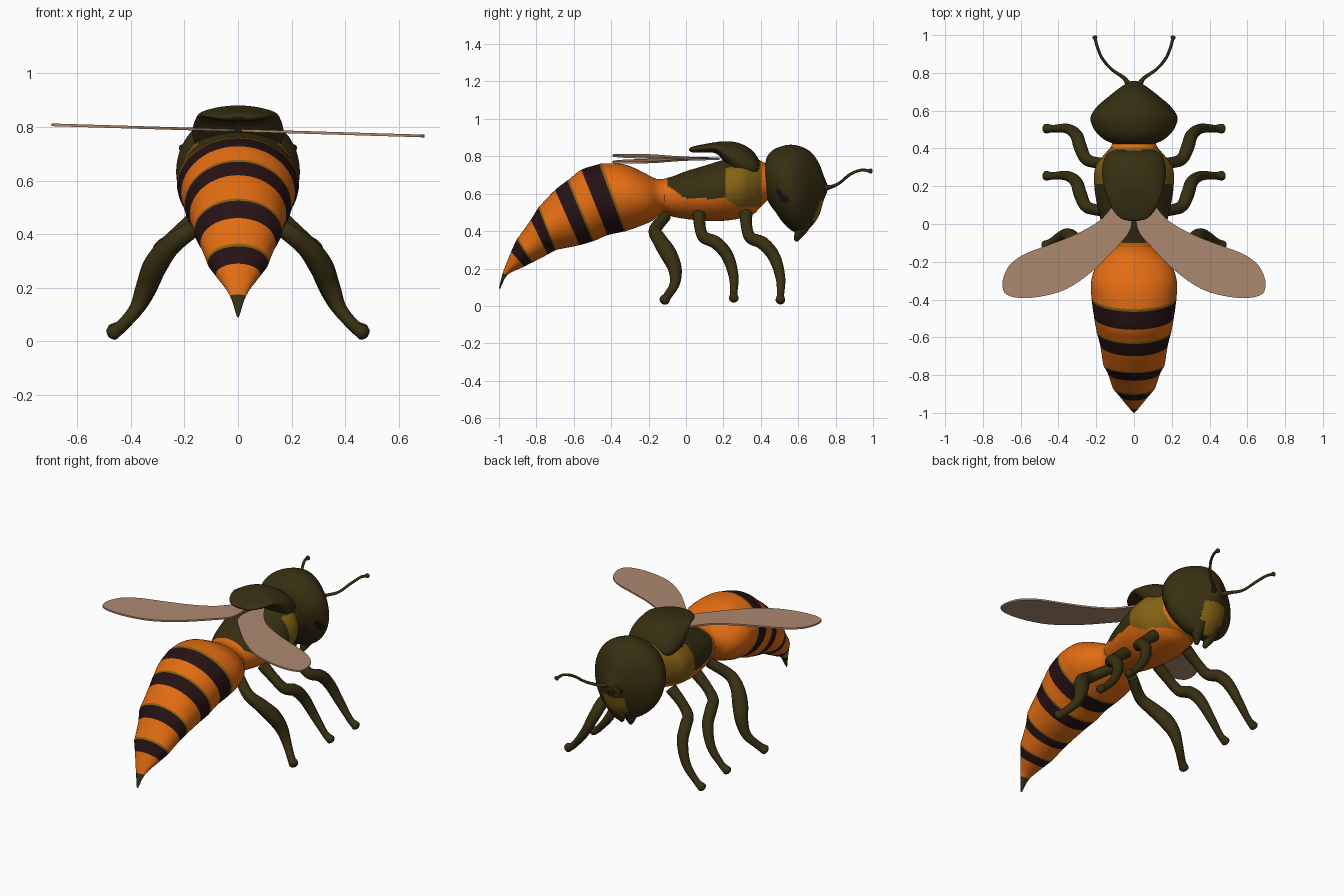
import bpy, bmesh, math
from mathutils import Vector

if "Cube" in bpy.data.objects:
    bpy.data.objects.remove(bpy.data.objects["Cube"])


def material(name, rgb):
    m = bpy.data.materials.new(name)
    m.diffuse_color = (*rgb, 1)
    m.use_nodes = True
    m.node_tree.nodes["Principled BSDF"].inputs["Base Color"].default_value = m.diffuse_color
    return m


ORANGE, DARK, OLIVE, YELLOW = range(4)
MATS = [material("orange", (.76, .15, .006)), material("dark maroon", (.02, .006, .007)),
        material("dark olive", (.039, .029, .006)), material("ochre yellow", (.23, .12, .007))]
WING = material("wing tan", (.42, .25, .165))


def smooth_path(keys, steps, closed=False):
    """Chord-length spline through points of any dimension."""
    pts = [Vector(k) for k in keys]
    if closed:
        pts = [pts[-1]] + pts + pts[:2]
    n = len(pts)
    h = [(pts[i + 1] - pts[i]).length for i in range(n - 1)]
    tan = []
    for i in range(n):
        a, b = max(i - 1, 0), min(i + 1, n - 1)
        tan.append((pts[b] - pts[a]) / sum(h[a:b]))
    out = []
    first, last = (1, n - 2) if closed else (0, n - 1)
    for i in range(first, last):
        for s in range(steps):
            t = s / steps
            out.append(pts[i] * (2*t**3 - 3*t*t + 1) + tan[i] * h[i] * (t**3 - 2*t*t + t)
                       + pts[i + 1] * (3*t*t - 2*t**3) + tan[i + 1] * h[i] * (t**3 - t*t))
    if not closed:
        out.append(pts[-1])
    return out


def finish(name, bm, mats):
    bmesh.ops.recalc_face_normals(bm, faces=bm.faces)
    me = bpy.data.meshes.new(name)
    bm.to_mesh(me)
    bm.free()
    for m in mats:
        me.materials.append(m)
    ob = bpy.data.objects.new(name, me)
    bpy.context.collection.objects.link(ob)
    return ob


def loft(name, keys, steps, colour, sides=64):
    """Keys: top y, top z, bottom y, bottom z, half width. colour(interval, centre)."""
    bm = bmesh.new()
    rings = []
    for yt, zt, yb, zb, w in smooth_path(keys, steps):
        ring = []
        for k in range(sides):
            a = 2 * math.pi * k / sides
            c, s = math.cos(a), math.sin(a)
            ring.append(bm.verts.new((w * s, (yt + yb) / 2 + (yt - yb) / 2 * c,
                                      (zt + zb) / 2 + (zt - zb) / 2 * c)))
        rings.append(ring)
    for i in range(len(rings) - 1):
        for k in range(sides):
            j = (k + 1) % sides
            f = bm.faces.new((rings[i][k], rings[i][j], rings[i + 1][j], rings[i + 1][k]))
            f.material_index = colour(i // steps, f.calc_center_median())
            f.smooth = True
    for ring, i in ((rings[0], 0), (rings[-1], len(keys) - 2)):
        f = bm.faces.new(ring)
        f.material_index = colour(i, f.calc_center_median())
    return finish(name, bm, MATS)


def tube(name, keys, side, steps=8, sides=16):
    """Keys: x, y, z, radius; rounded off at the far end."""
    bm = bmesh.new()
    path = smooth_path(keys, steps)
    pos = [Vector((p[0] * side, p[1], p[2])) for p in path]
    rad = [max(p[3], .002) for p in path]
    d = (pos[-1] - pos[-2]).normalized()
    r = rad[-1]
    for a in (.5, 1, 1.45):
        pos.append(pos[len(path) - 1] + d * r * math.sin(a) * .7)
        rad.append(r * math.cos(a))
    rings = []
    u = Vector((0, 1, 0))
    for i, p in enumerate(pos):
        t = (pos[min(i + 1, len(pos) - 1)] - pos[max(i - 1, 0)]).normalized()
        if i == 0:
            u = t.orthogonal()
        u = (u - t * u.dot(t)).normalized()
        v = t.cross(u)
        rings.append([bm.verts.new(p + (u * math.cos(a) + v * math.sin(a)) * rad[i])
                      for a in (2 * math.pi * k / sides for k in range(sides))])
    for r0, r1 in zip(rings, rings[1:]):
        for k in range(sides):
            j = (k + 1) % sides
            bm.faces.new((r0[k], r0[j], r1[j], r1[k])).smooth = True
    bm.faces.new(rings[0])
    bm.faces.new(rings[-1])
    return finish(name, bm, [MATS[OLIVE]])


# abdomen: tilted rings, one colour per band
bands = [OLIVE, ORANGE, DARK, YELLOW, ORANGE, DARK, YELLOW, ORANGE, DARK, YELLOW,
         ORANGE, DARK, YELLOW] + [ORANGE] * 4
loft("abdomen", [
    (-1, .095, -.995, .09, .004), (-.98, .175, -.955, .165, .03),
    (-.935, .29, -.865, .21, .082), (-.905, .355, -.825, .232, .112),
    (-.898, .365, -.818, .234, .115), (-.83, .46, -.74, .275, .14),
    (-.79, .525, -.70, .297, .162), (-.783, .533, -.693, .3, .164),
    (-.70, .62, -.57, .325, .18), (-.635, .67, -.50, .345, .198),
    (-.625, .677, -.49, .348, .2), (-.56, .728, -.42, .378, .212),
    (-.465, .758, -.33, .398, .225), (-.45, .762, -.32, .4, .226),
    (-.33, .757, -.25, .425, .225), (-.23, .715, -.18, .455, .19),
    (-.16, .68, -.13, .495, .135), (-.10, .68, -.08, .49, .12)],
    4, lambda i, c: bands[i])


# thorax: orange underside, olive saddle, yellow side patches
def thorax_colour(i, c):
    if -.1 < c.y < .21 and c.z > .575 + max(0, -c.y) * .7:
        return OLIVE
    if .21 <= c.y < .385 and c.z > .74:
        return OLIVE
    if .21 <= c.y < .405 and c.z > .53 + max(0, .27 - c.y) * .8:
        return YELLOW
    return ORANGE


loft("thorax", [
    (-.16, .67, -.14, .51, .11), (-.08, .69, -.08, .48, .14), (0, .72, 0, .465, .17),
    (.1, .75, .1, .455, .195), (.2, .78, .2, .455, .21), (.3, .80, .3, .47, .205),
    (.37, .79, .36, .49, .16), (.41, .77, .40, .53, .125), (.45, .75, .44, .57, .11)],
    8, thorax_colour, 80)

# overhanging lobe on the thorax
loft("thorax_lobe", [
    (.015, .838, .015, .832, .02), (.03, .85, .03, .822, .07), (.08, .862, .08, .82, .115),
    (.15, .874, .16, .815, .145), (.2, .88, .21, .76, .16), (.28, .872, .28, .68, .17),
    (.35, .835, .35, .66, .155), (.385, .79, .385, .68, .12), (.4, .75, .4, .7, .04)],
    6, lambda i, c: OLIVE)


# head with crescent eyes and a yellow face patch
def head_colour(i, c):
    d = math.hypot(c.y - .565, c.z - .63)
    if abs(c.x) > .1 and .055 < d < .085 and c.y < .555 and c.z < .625:
        return DARK
    if c.y > .64 and c.z < .565 and abs(c.x) < .075:
        return YELLOW
    return OLIVE


loft("head", [
    (.42, .75, .425, .59, .10), (.435, .80, .45, .54, .15), (.46, .83, .48, .50, .185),
    (.5, .85, .515, .45, .215), (.56, .862, .57, .40, .23), (.62, .85, .625, .39, .195),
    (.67, .82, .67, .425, .14), (.71, .765, .71, .48, .09), (.735, .70, .735, .56, .055),
    (.757, .645, .755, .61, .018)], 8, head_colour, 80)

# legs, antennae and mandibles on both sides
FRONT = [(.12, .32, .49, .035), (.2, .325, .42, .03), (.255, .345, .365, .032),
         (.285, .41, .335, .035), (.305, .47, .265, .033), (.355, .505, .15, .026),
         (.43, .505, .055, .02), (.465, .505, .032, .026)]
HIND = [(.08, -.11, .48, .03), (.19, -.165, .405, .034), (.26, -.14, .35, .04),
        (.31, -.095, .28, .045), (.345, -.06, .2, .037), (.38, -.06, .12, .027),
        (.44, -.1, .052, .023), (.467, -.115, .032, .028)]
MIDDLE = [(x, y - .25, z + .02 * (.5 - z), r) for x, y, z, r in FRONT]
ANTENNA = [(.025, .73, .63, .018), (.05, .77, .635, .011), (.12, .82, .657, .008),
           (.17, .88, .705, .008), (.195, .94, .727, .008), (.204, .975, .723, .009),
           (.207, .988, .721, .014)]
MANDIBLE = [(.05, .64, .47, .05), (.045, .615, .41, .035), (.03, .59, .355, .014)]
for side, label in ((1, "right"), (-1, "left")):
    for part, keys in (("front_leg", FRONT), ("middle_leg", MIDDLE), ("hind_leg", HIND),
                       ("antenna", ANTENNA), ("mandible", MANDIBLE)):
        tube(label + "_" + part, keys, side)

# wings: thin plates, the pair slightly tilted to one side
OUTLINE = [(.05, .18), (.11, .1), (.18, .02), (.3, -.05), (.45, -.11), (.58, -.16),
           (.66, -.22), (.695, -.3), (.685, -.365), (.62, -.39), (.5, -.385), (.36, -.345),
           (.22, -.25), (.1, -.13), (.02, -.03), (.015, .08)]
for side, label in ((1, "right"), (-1, "left")):
    bm = bmesh.new()
    f = bm.faces.new([bm.verts.new((p[0] * side, p[1], -.005))
                      for p in smooth_path(OUTLINE, 5, True)])
    ext = bmesh.ops.extrude_face_region(bm, geom=[f])
    bmesh.ops.translate(bm, vec=(0, 0, .01),
                        verts=[g for g in ext["geom"] if isinstance(g, bmesh.types.BMVert)])
    wing = finish(label + "_wing", bm, [WING])
    wing.location.z = .787
    wing.rotation_euler.y = .03
